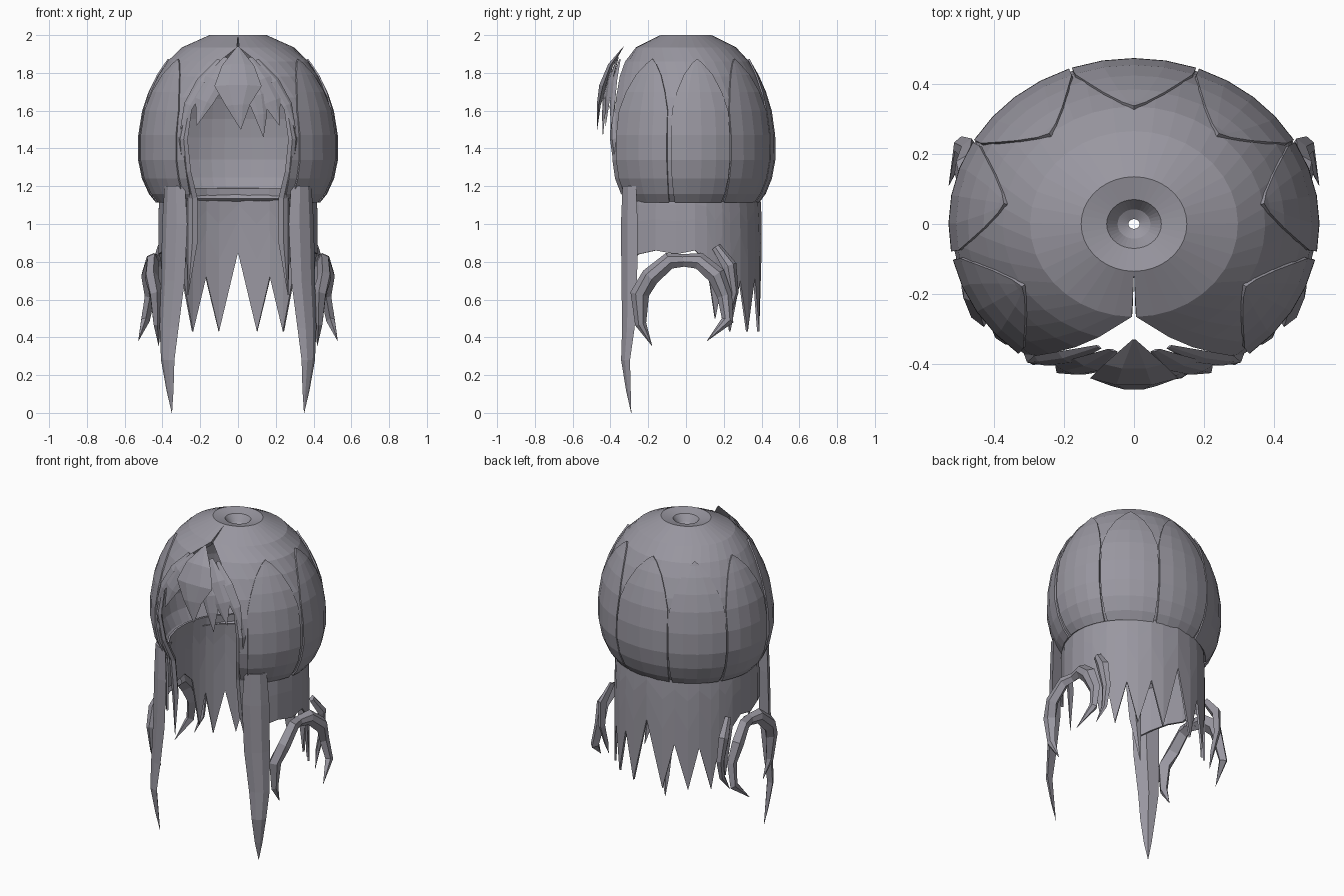
import bpy, bmesh
from math import sin, cos, asin, radians, degrees
from mathutils import Vector

cube = bpy.data.objects.get("Cube")
if cube:
    bpy.data.objects.remove(cube, do_unlink=True)

hair = bpy.data.materials.new("grey_hair")
hair.use_nodes = True
hair.diffuse_color = (0.32, 0.31, 0.355, 1)
hair.node_tree.nodes["Principled BSDF"].inputs["Base Color"].default_value = hair.diffuse_color

RX, RY = 0.52, 0.465
# Dome profile: fraction of full radius, height
PROFILE = [(0.03, 1.93), (0.09, 1.945), (0.15, 1.985), (0.29, 2.0), (0.57, 1.935),
           (0.72, 1.86), (0.82, 1.78), (0.92, 1.67), (0.98, 1.56), (1.0, 1.46),
           (1.0, 1.34), (0.96, 1.24), (0.89, 1.16), (0.82, 1.12)]
# Half width of the face opening by height, top to bottom
OPENING = [(1.94, 0.0), (1.86, 0.1), (1.74, 0.2), (1.6, 0.28), (1.46, 0.295),
           (1.3, 0.28), (1.12, 0.25)]


def interp(table, z):
    for (z0, v0), (z1, v1) in zip(table, table[1:]):
        if z0 >= z >= z1:
            return v0 + (v1 - v0) * (z0 - z) / (z0 - z1)
    return table[0][1] if z > table[0][0] else table[-1][1]


def finish(name, rows, closed=False, thickness=0.0, caps=False):
    """Skin rows of points into a mesh object."""
    bm = bmesh.new()
    grid = [[bm.verts.new(p) for p in row] for row in rows]
    for a, b in zip(grid, grid[1:]):
        n = len(a)
        for i in range(n if closed else n - 1):
            j = (i + 1) % n
            bm.faces.new((a[i], b[i], b[j], a[j]))
    if caps:
        bm.faces.new(grid[0])
        bm.faces.new(grid[-1])
    bmesh.ops.remove_doubles(bm, verts=bm.verts, dist=0.0005)
    bmesh.ops.recalc_face_normals(bm, faces=bm.faces)
    mesh = bpy.data.meshes.new(name)
    bm.to_mesh(mesh)
    bm.free()
    mesh.materials.append(hair)
    obj = bpy.data.objects.new(name, mesh)
    bpy.context.collection.objects.link(obj)
    if thickness:
        mod = obj.modifiers.new("Thickness", "SOLIDIFY")
        mod.thickness = thickness
        mod.offset = -1
    return obj


def lock(name, points, widths, normal, depth=0.3, mirror=True):
    """Tapered strand of flattened diamond section; normal faces outward."""
    pts = [Vector(p) for p in points]
    rows = []
    for i, (p, w) in enumerate(zip(pts, widths)):
        tangent = (pts[min(i + 1, len(pts) - 1)] - pts[max(i - 1, 0)]).normalized()
        side = tangent.cross(Vector(normal)).normalized()
        out = side.cross(tangent).normalized()
        s, o = side * w / 2, out * w * depth / 2
        rows.append([p - s, p - s * 0.4 + o, p + s * 0.4 + o, p + s, p - o])
    finish("left_" + name if mirror else name, rows, True, caps=True)
    if mirror:
        finish("right_" + name, [[(-v.x, v.y, v.z) for v in r] for r in rows], True, caps=True)


# Scalp dome, open at the face, with a dimpled crown
SEGMENTS = 36
rows = []
for f, z in PROFILE:
    gap = degrees(asin(min(1, interp(OPENING, z) / (RX * f)))) if z < 1.94 and f > 0.5 else 0
    row = []
    for i in range(SEGMENTS + 1):
        phi = radians(-90 + gap + (360 - 2 * gap) * i / SEGMENTS)
        row.append((RX * f * cos(phi), RY * f * sin(phi), z))
    rows.append(row)
finish("hair_dome", rows, thickness=0.025)

# Overlapping panels that start in a raised point near the crown
BY_HEIGHT = [(z, f) for f, z in PROFILE[3:]]
HEIGHTS = [1.875, 1.85, 1.79, 1.7, 1.6, 1.47, 1.34, 1.24, 1.16, 1.115]
SPREAD = [0, 0.25, 0.6, 0.85, 1, 1, 1, 1, 0.98, 0.96]
for n, centre in enumerate([90, 50, 130, 10, 170, -32, 212]):
    rows = []
    for k, (z, s) in enumerate(zip(HEIGHTS, SPREAD)):
        f = interp(BY_HEIGHT, z) + (0.035 if k == 0 else 0.018)
        rows.append([(RX * f * cos(radians(centre + 19.5 * s * t)),
                      RY * f * sin(radians(centre + 19.5 * s * t)), z)
                     for t in (-1, -0.5, 0, 0.5, 1)])
    finish("dome_panel_%d" % (n + 1), rows, thickness=0.012)

# Hanging curtain: angle from the back centre, height of the ragged hem
HEM = [(0, 0.85), (14, 0.43), (24, 0.72), (35, 0.43), (44, 0.7), (54, 0.43), (61, 0.7),
       (67, 0.5), (74, 0.8), (83, 0.86), (97, 0.84), (112, 0.86), (126, 0.84), (138, 0.8)]
columns = [(-a, z) for a, z in HEM[:0:-1]] + HEM
rows = []
for t in (0, 0.25, 0.5, 0.75, 1):
    row = []
    for a, z in columns:
        r = 0.97 + 0.03 * min(1, t * 3)
        y = (0.4 if abs(a) < 90 else 0.43) * cos(radians(a)) * r
        row.append((0.425 * sin(radians(a)) * r, y, 1.19 + (z - 1.19) * t))
    rows.append(row)
finish("hair_curtain", rows, thickness=0.012)

# Long locks in front of the shoulders
lock("long_front_lock",
     [(0.335, -0.3, 1.2), (0.335, -0.3, 1.0), (0.345, -0.3, 0.7), (0.365, -0.305, 0.45),
      (0.372, -0.32, 0.28), (0.36, -0.305, 0.12), (0.35, -0.29, 0.0)],
     [0.13, 0.16, 0.15, 0.12, 0.085, 0.045, 0.002], (0.55, -0.83, 0), 0.4)

# Inner locks framing the face opening
lock("face_lock",
     [(0.17, -0.37, 1.78), (0.26, -0.385, 1.62), (0.29, -0.385, 1.45), (0.275, -0.36, 1.28),
      (0.245, -0.31, 1.14), (0.245, -0.28, 0.9), (0.265, -0.26, 0.62)],
     [0.02, 0.04, 0.055, 0.06, 0.07, 0.07, 0.002], (0.5, -0.86, 0), 0.5)

# Fringe over the forehead
lock("centre_fringe",
     [(0, -0.33, 1.94), (0, -0.4, 1.84), (0, -0.44, 1.73), (0, -0.462, 1.63), (0.015, -0.47, 1.5)],
     [0.01, 0.17, 0.25, 0.13, 0.002], (0, -1, 0), 0.16, mirror=False)
lock("fringe_tip",
     [(0.06, -0.4, 1.8), (0.1, -0.425, 1.68), (0.12, -0.435, 1.58), (0.135, -0.44, 1.46)],
     [0.05, 0.11, 0.07, 0.002], (0.2, -1, 0), 0.2, mirror=False)
lock("inner_fringe",
     [(0.06, -0.36, 1.88), (0.12, -0.4, 1.76), (0.18, -0.415, 1.65), (0.22, -0.425, 1.52)],
     [0.03, 0.12, 0.1, 0.002], (0.3, -1, 0), 0.2)
lock("outer_fringe",
     [(0.1, -0.35, 1.87), (0.19, -0.38, 1.75), (0.26, -0.39, 1.63), (0.305, -0.395, 1.5)],
     [0.02, 0.07, 0.06, 0.002], (0.5, -0.85, 0), 0.3)

# Claw-like curls arching away from the side hem
lock("front_curl",
     [(0.435, 0.03, 0.81), (0.45, -0.09, 0.805), (0.455, -0.19, 0.72), (0.43, -0.245, 0.63),
      (0.425, -0.24, 0.47), (0.42, -0.18, 0.355)],
     [0.06, 0.09, 0.1, 0.1, 0.06, 0.002], (1, 0, 0.2), 0.7)
lock("rear_curl",
     [(0.435, -0.05, 0.81), (0.455, 0.07, 0.805), (0.475, 0.16, 0.73), (0.465, 0.205, 0.62),
      (0.49, 0.22, 0.49), (0.528, 0.11, 0.38)],
     [0.06, 0.09, 0.1, 0.08, 0.065, 0.002], (1, 0, 0.2), 0.7)
lock("small_rear_curl",
     [(0.41, 0.16, 0.88), (0.43, 0.23, 0.78), (0.42, 0.25, 0.64), (0.41, 0.22, 0.52), (0.43, 0.17, 0.43)],
     [0.05, 0.08, 0.06, 0.04, 0.002], (1, 0.3, 0), 0.6)
